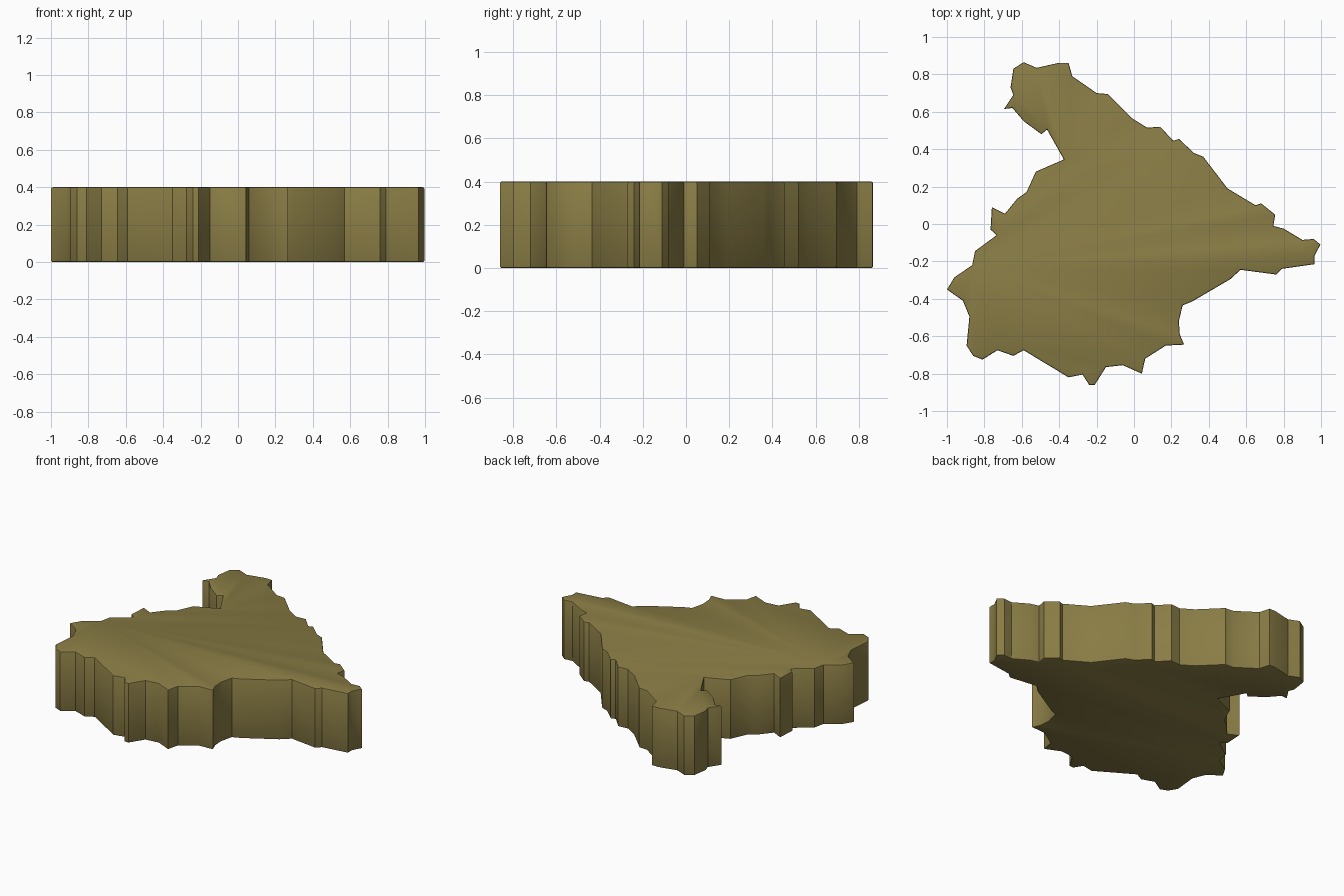
import bpy, bmesh, math

HEIGHT, BEVEL = 0.40, 0.008

# Coastline-like outline, clockwise seen from above
outline = [
    (-.59, .865), (-.52, .835), (-.40, .862), (-.35, .862), (-.33, .79), (-.20, .70),
    (-.14, .695), (-.01, .565), (.07, .515), (.14, .52), (.21, .445), (.24, .455),
    (.32, .38), (.37, .36), (.50, .19), (.65, .10), (.68, .11), (.755, .05),
    (.745, -.01), (.80, -.025), (.90, -.085), (.96, -.08), (.997, -.11), (.965, -.17),
    (.965, -.215), (.79, -.24), (.76, -.27), (.57, -.245), (.515, -.295), (.31, -.415),
    (.26, -.435), (.24, -.52), (.245, -.59), (.268, -.645), (.17, -.65), (.06, -.72),
    (.042, -.80), (-.06, -.755), (-.15, -.765), (-.21, -.86), (-.24, -.86),
    (-.275, -.805), (-.35, -.82), (-.59, -.675), (-.645, -.705), (-.73, -.675),
    (-.81, -.725), (-.86, -.705), (-.895, -.65), (-.88, -.495), (-.915, -.41),
    (-1.0, -.35), (-.96, -.285), (-.865, -.22), (-.85, -.145), (-.735, -.06),
    (-.767, -.03), (-.76, .09), (-.69, .055), (-.625, .135), (-.575, .17),
    (-.525, .28), (-.375, .345), (-.465, .505), (-.495, .48), (-.59, .55),
    (-.65, .62), (-.695, .615), (-.645, .69), (-.66, .73), (-.645, .83),
]

# Extrude the outline into a slab
bm = bmesh.new()
base = bm.faces.new([bm.verts.new((x, y, 0)) for x, y in outline])
top = bmesh.ops.extrude_face_region(bm, geom=[base], use_keep_orig=True)
bmesh.ops.translate(bm, vec=(0, 0, HEIGHT),
                    verts=[g for g in top["geom"] if isinstance(g, bmesh.types.BMVert)])
bmesh.ops.recalc_face_normals(bm, faces=bm.faces[:])

# Soften the upper and lower rims
rims = [e for e in bm.edges if abs(e.verts[0].co.z - e.verts[1].co.z) < 1e-5]
bmesh.ops.bevel(bm, geom=rims, offset=BEVEL, segments=2, profile=0.5,
                affect='EDGES', clamp_overlap=True)
mesh = bpy.data.meshes.new("land_slab")
bm.to_mesh(mesh)
bm.free()

slab = bpy.data.objects.new("land_slab", mesh)
bpy.context.collection.objects.link(slab)
olive = bpy.data.materials.new("olive_tan")
olive.diffuse_color = (0.255, 0.205, 0.060, 1)
mesh.materials.append(olive)

# Smooth the gentle bends of the wall, keep corners crisp
bpy.context.view_layer.objects.active = slab
slab.select_set(True)
bpy.ops.object.shade_smooth_by_angle(angle=math.radians(30))
